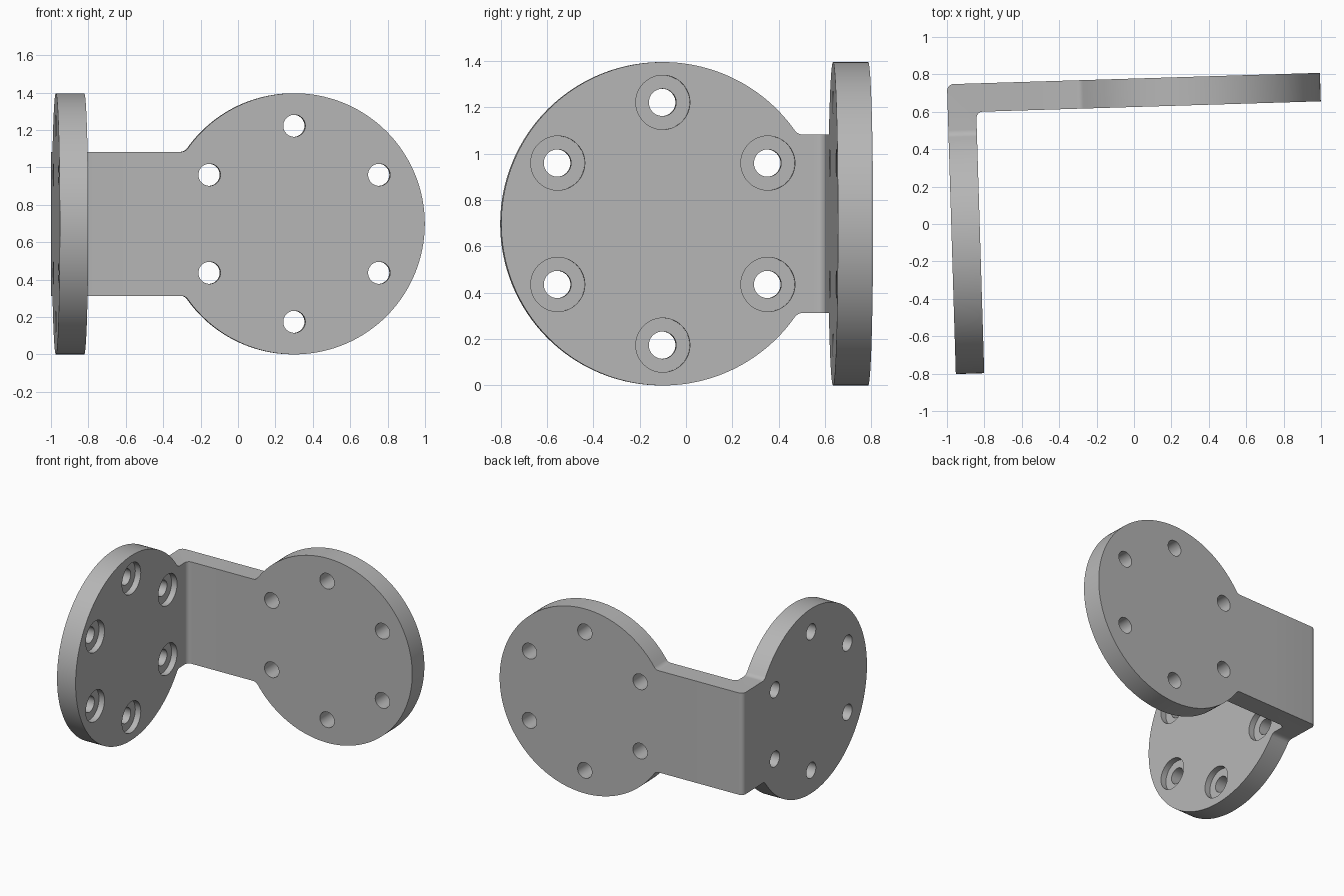
import bpy, bmesh
from math import sin, cos, pi, atan2, sqrt, radians
from mathutils import Matrix, Vector

if "Cube" in bpy.data.objects:
    bpy.data.objects.remove(bpy.data.objects["Cube"], do_unlink=True)

R = 0.698            # flange radius, also the height of its centre
T = 0.152            # plate thickness
H = 0.385            # half width of the neck
F = 0.045            # fillet between neck and flange
BEND = 0.035         # rounding of the corner bend
BACK_LEN, SIDE_LEN = 1.995, 1.55
JOIN = 0.4           # where each flange plate meets the corner piece
BOLT_R, HOLE_R, BORE_R, BORE_DEPTH = 0.524, 0.059, 0.117, 0.045

grey = bpy.data.materials.new("plain grey")
grey.use_nodes = True
colour = (0.47, 0.47, 0.47, 1)
grey.diffuse_color = colour
grey.node_tree.nodes["Principled BSDF"].inputs["Base Color"].default_value = colour


def arc(cx, cy, r, a0, a1, n):
    return [(cx + r * cos(a0 + (a1 - a0) * i / n),
             cy + r * sin(a0 + (a1 - a0) * i / n)) for i in range(n + 1)]


def add_object(name, bm):
    bmesh.ops.recalc_face_normals(bm, faces=bm.faces)
    mesh = bpy.data.meshes.new(name)
    bm.to_mesh(mesh)
    bm.free()
    mesh.materials.append(grey)
    ob = bpy.data.objects.new(name, mesh)
    bpy.context.collection.objects.link(ob)
    return ob


def prism(name, points, depth):
    bm = bmesh.new()
    face = bm.faces.new([bm.verts.new(p) for p in points])
    ext = bmesh.ops.extrude_face_region(bm, geom=[face], use_keep_orig=True)
    moved = [g for g in ext["geom"] if isinstance(g, bmesh.types.BMVert)]
    bmesh.ops.translate(bm, verts=moved, vec=Vector(depth))
    return add_object(name, bm)


def flange_outline(length):
    # Straight neck, fillet and disc: upper half, then its mirror
    c = length - R
    d = sqrt((R + F) ** 2 - (H + F) ** 2)
    b = atan2(H + F, d)
    upper = arc(c, 0, R, 0, pi - b, 64)
    upper += arc(c - d, H + F, F, -b, -pi / 2, 8)[1:] + [(JOIN, H)]
    return upper + [(u, -w) for u, w in reversed(upper[1:])]


def boolean(target, cutter, operation):
    mod = target.modifiers.new(operation.lower(), "BOOLEAN")
    mod.operation, mod.solver, mod.object = operation, "EXACT", cutter
    bpy.context.view_layer.objects.active = target
    bpy.ops.object.modifier_apply(modifier=mod.name)
    bpy.data.objects.remove(cutter, do_unlink=True)


def bolt_cutters(name, radius, centre, across, axis, depth):
    # Six cylinders on the bolt circle, two of them straight up and down
    bm = bmesh.new()
    turn = axis.to_track_quat("Z", "Y").to_matrix().to_4x4()
    for k in range(6):
        a = pi / 2 + k * pi / 3
        at = centre + BOLT_R * (across * cos(a) + Vector((0, 0, sin(a))))
        bmesh.ops.create_cone(bm, cap_ends=True, segments=48, radius1=radius,
                              radius2=radius, depth=depth,
                              matrix=Matrix.Translation(at) @ turn)
    ob = add_object(name, bm)
    ob.hide_render = True
    return ob


# Bent corner piece, an L in plan with rounded bend
plan = [(0, -JOIN), (T, -JOIN)]
plan += arc(T + BEND, -T - BEND, BEND, pi, pi / 2, 8)
plan += [(JOIN, -T), (JOIN, 0)]
plan += arc(BEND, -BEND, BEND, pi / 2, pi, 8)
bracket = prism("angle_bracket", [(x, y, R - H) for x, y in plan], (0, 0, 2 * H))

# Two round flanges with their necks
back = prism("back_flange", [(u, 0, w + R) for u, w in flange_outline(BACK_LEN)], (0, -T, 0))
side = prism("side_flange", [(0, -u, w + R) for u, w in flange_outline(SIDE_LEN)], (T, 0, 0))
boolean(bracket, back, "UNION")
boolean(bracket, side, "UNION")

# Through holes in both flanges, counterbores inside the side flange
X, Y = Vector((1, 0, 0)), Vector((0, 1, 0))
back_mid = Vector((BACK_LEN - R, -T / 2, R))
side_mid = Vector((T / 2, R - SIDE_LEN, R))
boolean(bracket, bolt_cutters("back_holes", HOLE_R, back_mid, X, Y, 2 * T), "DIFFERENCE")
boolean(bracket, bolt_cutters("side_holes", HOLE_R, side_mid, Y, X, 2 * T), "DIFFERENCE")
bore_mid = side_mid + X * (T / 2)
boolean(bracket, bolt_cutters("counterbores", BORE_R, bore_mid, Y, X, 2 * BORE_DEPTH), "DIFFERENCE")

# Place the bracket, turned slightly about the vertical
bracket.data.transform(Matrix.Translation((-1, 0.747, 0)) @ Matrix.Rotation(radians(1.75), 4, "Z"))
bpy.ops.object.select_all(action="DESELECT")
bracket.select_set(True)
bpy.context.view_layer.objects.active = bracket
bpy.ops.object.shade_smooth_by_angle(angle=radians(30))
